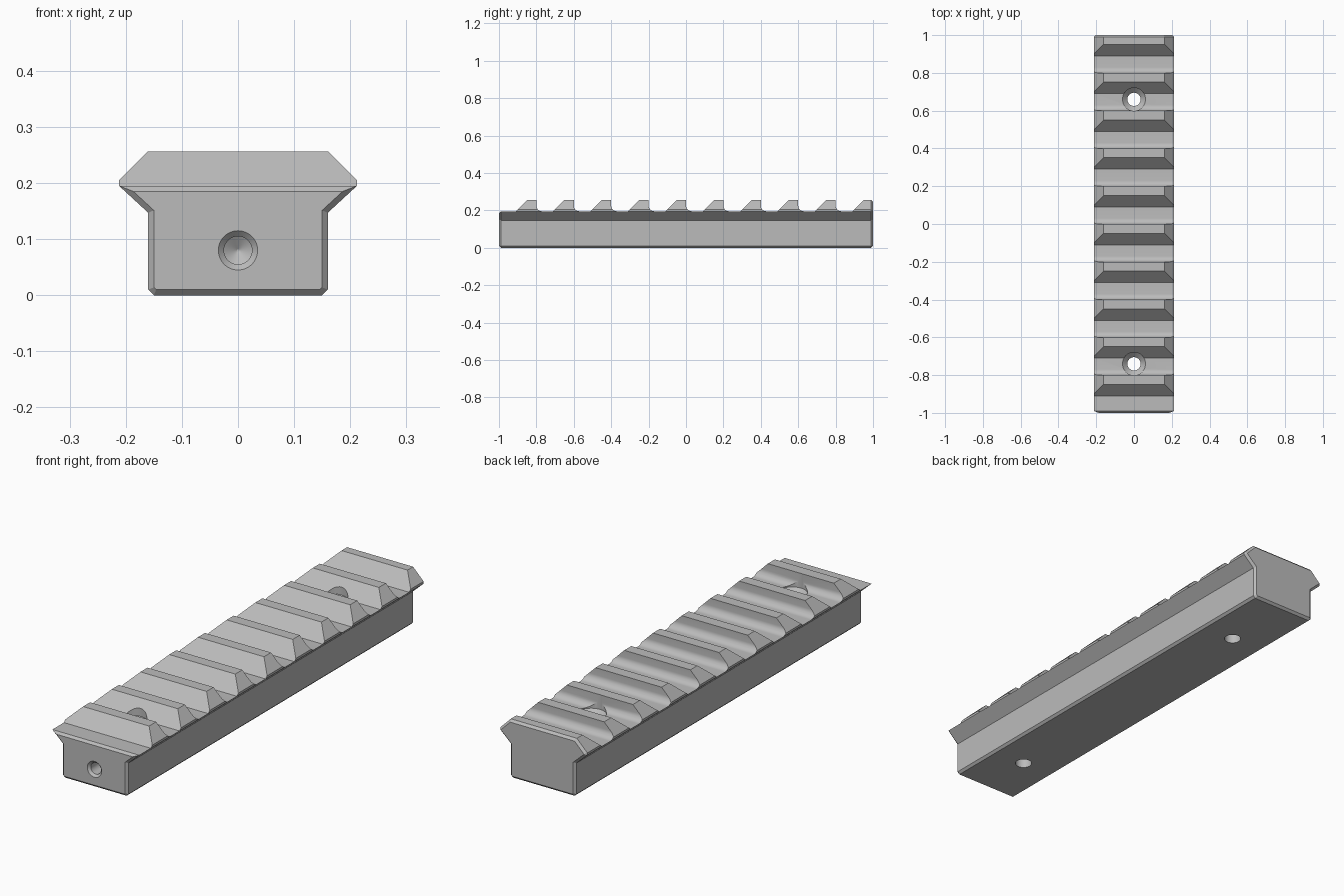
import bpy, bmesh, math
from mathutils import Matrix, Vector

if "Cube" in bpy.data.objects:
    bpy.data.objects.remove(bpy.data.objects["Cube"], do_unlink=True)

FLOOR, TOP, CHAMFER, PITCH = 0.195, 0.256, 0.01, 0.2

metal = bpy.data.materials.new("grey_metal")
metal.use_nodes = True
metal.diffuse_color = (0.5, 0.5, 0.5, 1)
metal.node_tree.nodes["Principled BSDF"].inputs["Base Color"].default_value = (0.5, 0.5, 0.5, 1)


def loft(name, rings):
    """Skin closed rings of equal length and cap both ends."""
    bm = bmesh.new()
    loops = [[bm.verts.new(p) for p in ring] for ring in rings]
    n = len(loops[0])
    for a, b in zip(loops, loops[1:]):
        for i in range(n):
            j = (i + 1) % n
            bm.faces.new((a[i], a[j], b[j], b[i]))
    bm.faces.new(loops[0])
    bm.faces.new(loops[-1])
    bmesh.ops.recalc_face_normals(bm, faces=bm.faces)
    mesh = bpy.data.meshes.new(name)
    bm.to_mesh(mesh)
    bm.free()
    mesh.materials.append(metal)
    obj = bpy.data.objects.new(name, mesh)
    bpy.context.collection.objects.link(obj)
    return obj


def lathe(name, profile, matrix, steps=48):
    """Turn (radius, height) pairs around local z."""
    angles = [2 * math.pi * i / steps for i in range(steps)]
    return loft(name, [[matrix @ Vector((r * math.cos(a), r * math.sin(a), h))
                        for a in angles] for r, h in profile])


def inset(points, d):
    """Offset a counter-clockwise outline inwards with mitred corners."""
    out = []
    for i, p in enumerate(points):
        e1 = (p - points[i - 1]).normalized()
        e2 = (points[(i + 1) % len(points)] - p).normalized()
        n1, n2 = Vector((-e1.y, e1.x)), Vector((-e2.y, e2.x))
        out.append(p + (n1 + n2) * d / (1 + n1.dot(n2)))
    return out


def boolean(obj, cutter, operation):
    mod = obj.modifiers.new(cutter.name, "BOOLEAN")
    mod.operation, mod.solver, mod.object = operation, "EXACT", cutter
    bpy.context.view_layer.objects.active = obj
    bpy.ops.object.modifier_apply(modifier=mod.name)
    bpy.data.objects.remove(cutter, do_unlink=True)


# Rail body: flared cross-section with chamfered ends
half = [(0.15, 0), (0.16, 0.01), (0.16, 0.147), (0.212, 0.195), (0.212, 0.205), (0.161, TOP)]
section = [Vector(p) for p in half] + [Vector((-x, z)) for x, z in reversed(half)]
small = inset(section, CHAMFER)
rail = loft("slotted_rail", [[(p.x, y, p.y) for p in outline] for y, outline in
                             ((-1, small), (CHAMFER - 1, section), (1 - CHAMFER, section), (1, small))])

# Side profile: ten teeth with sloped fronts and filleted backs
side = [(-1.02, FLOOR - 0.03), (CHAMFER - 1, FLOOR)]
for k in range(10):
    s = -0.91 + PITCH * k
    side += [(s, FLOOR), (s + 0.1, FLOOR + 0.1)]
    if k < 9:
        side.append((s + 0.11, FLOOR + 0.1))
        for i in range(9):
            a = math.pi / 2 * i / 8
            side.append((s + 0.14 - 0.03 * math.cos(a), FLOOR + 0.03 - 0.03 * math.sin(a)))
side += [(1.1, FLOOR + 0.1), (1.1, -0.1), (-1.02, -0.1)]
boolean(rail, loft("tooth_profile", [[(x, y, z) for y, z in side] for x in (-0.3, 0.3)]), "INTERSECT")

# Countersunk mounting holes through the rail
for y in (-0.74, 0.66):
    hole = lathe("mounting_hole", [(0.035, -0.1), (0.035, 0.165), (0.061, 0.191), (0.061, 0.4)],
                 Matrix.Translation((0, y, 0)))
    boolean(rail, hole, "DIFFERENCE")

# Drilled blind hole in the front end
drill = lathe("end_hole", [(0.045, -0.01), (0.025, 0.01), (0.025, 0.205), (0.002, 0.22)],
              Matrix.Translation((0, -1, 0.08)) @ Matrix.Rotation(-math.pi / 2, 4, "X"))
boolean(rail, drill, "DIFFERENCE")

# Smooth fillets and bores, sharp edges elsewhere
rail.select_set(True)
bpy.context.view_layer.objects.active = rail
bpy.ops.object.shade_smooth_by_angle(angle=math.radians(25))
